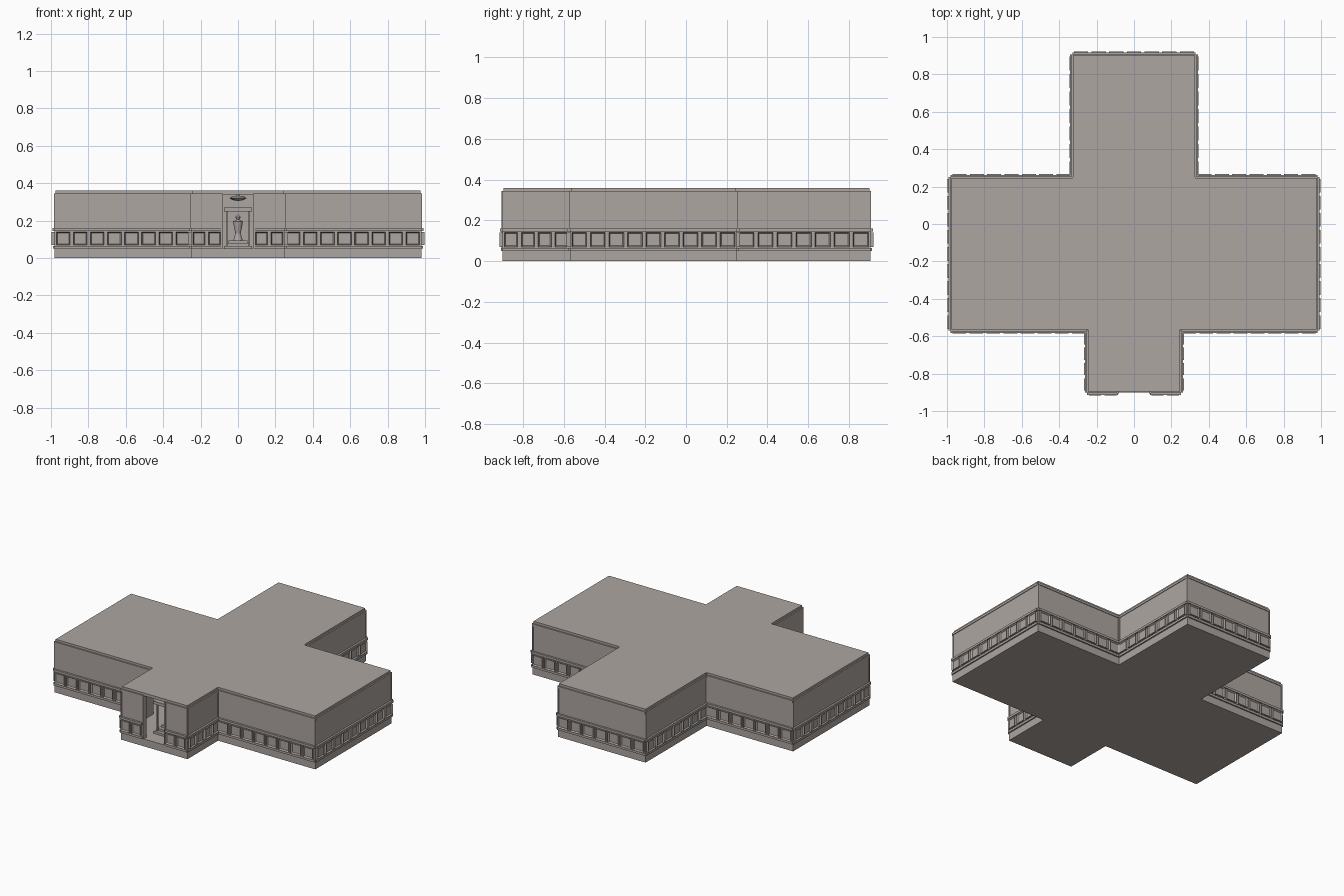
import bpy, bmesh, math
from mathutils import Matrix, Vector

cube = bpy.data.objects.get("Cube")
if cube:
    bpy.data.objects.remove(cube, do_unlink=True)

stone = bpy.data.materials.new("warm_grey_stone")
stone.use_nodes = True
colour = (0.42, 0.38, 0.355, 1)
stone.diffuse_color = colour
stone.node_tree.nodes["Principled BSDF"].inputs["Base Color"].default_value = colour


def finish(bm, name):
    mesh = bpy.data.meshes.new(name)
    bm.to_mesh(mesh)
    bm.free()
    mesh.materials.append(stone)
    obj = bpy.data.objects.new(name, mesh)
    bpy.context.collection.objects.link(obj)
    return obj


def add_box(bm, lo, hi, frame=Matrix()):
    """Box between two corners, given in a local frame."""
    lo, hi = Vector(lo), Vector(hi)
    place = frame @ Matrix.Translation((lo + hi) / 2) @ Matrix.Diagonal((*(hi - lo), 1))
    return bmesh.ops.create_cube(bm, size=1, matrix=place)["verts"]


def box(name, lo, hi):
    bm = bmesh.new()
    add_box(bm, lo, hi)
    return finish(bm, name)


def lathe(name, profile, y, sides=16):
    """Turned solid on the centre line."""
    bm = bmesh.new()
    verts = [bm.verts.new((r, 0, z)) for r, z in profile]
    edges = [bm.edges.new(p) for p in zip(verts, verts[1:])]
    bmesh.ops.spin(bm, geom=verts + edges, cent=(0, 0, 0), axis=(0, 0, 1),
                   angle=math.tau, steps=sides)
    bmesh.ops.remove_doubles(bm, verts=bm.verts[:], dist=0.0001)
    bmesh.ops.recalc_face_normals(bm, faces=bm.faces[:])
    obj = finish(bm, name)
    obj.location.y = y
    return obj


# Plan: main hall, rear wing and front porch
HALL, FRONT, BACK = 0.98, -0.57, 0.25
WING, WING_END = 0.33, 0.905
PORCH, PORCH_END = 0.25, -0.9
DOOR = 0.085
FLOOR, RAIL, WALL_TOP, ROOF_TOP = 0.05, 0.16, 0.345, 0.36
THICK = 0.012

# Right half of the outline, from the door jamb round to the rear
half = [(DOOR, PORCH_END), (PORCH, PORCH_END), (PORCH, FRONT), (HALL, FRONT),
        (HALL, BACK), (WING, BACK), (WING, WING_END)]
outline = half + [(-x, y) for x, y in reversed(half)]


def wall_run(start, end, shell, trim, panels):
    """One straight wall with rails and a row of framed panels outside."""
    a, b = Vector((*start, 0)), Vector((*end, 0))
    along = (b - a).normalized()
    out = Vector((along.y, -along.x, 0))
    length = (b - a).length
    frame = Matrix((along, -out, Vector((0, 0, 1)))).transposed().to_4x4()
    frame.translation = a
    add_box(shell, (0, 0, FLOOR), (length, THICK, WALL_TOP), frame)
    # Wainscot rails and cornice bead
    add_box(trim, (0, -0.013, 0.145), (length, 0, RAIL), frame)
    add_box(trim, (0, -0.009, FLOOR), (length, 0, 0.065), frame)
    add_box(trim, (0, -0.004, 0.33), (length, 0, WALL_TOP), frame)
    # Corner beads
    for s in (0, length - 0.008):
        add_box(trim, (s, -0.003, RAIL), (s + 0.008, 0, 0.33), frame)
    # Framed panels with sunk centres
    count = max(1, round(length / 0.09))
    pitch = length / count
    for i in range(count):
        s = pitch * i
        verts = add_box(panels, (s + 0.009, -0.016, 0.07),
                        (s + pitch - 0.009, 0, 0.14), frame)
        faces = {f for v in verts for f in v.link_faces}
        face = max(faces, key=lambda f: f.calc_center_median().dot(out))
        bmesh.ops.inset_region(panels, faces=[face], thickness=0.008)
        bmesh.ops.translate(panels, verts=face.verts[:], vec=out * -0.009)


shell, trim, panels = bmesh.new(), bmesh.new(), bmesh.new()
for start, end in zip(outline, outline[1:]):
    wall_run(start, end, shell, trim, panels)
finish(shell, "walls")
finish(trim, "wall_trim")
finish(panels, "wainscot_panels")

# Base slab cut to the plan
bm = bmesh.new()
base = bm.faces.new([bm.verts.new((x, y, 0)) for x, y in outline])
raised = bmesh.ops.extrude_face_region(bm, geom=[base])["geom"]
bmesh.ops.translate(bm, vec=(0, 0, FLOOR),
                    verts=[g for g in raised if isinstance(g, bmesh.types.BMVert)])
bmesh.ops.recalc_face_normals(bm, faces=bm.faces[:])
finish(bm, "base_slab")

# Roof slabs, one to each bay
E = 0.005
roofs = {
    "left_roof": (WING, FRONT + E, HALL - E, BACK - E),
    "right_roof": (-HALL + E, FRONT + E, -WING, BACK - E),
    "centre_roof": (-WING, FRONT + E, WING, BACK),
    "rear_roof": (-WING + E, BACK, WING - E, WING_END - E),
    "porch_roof": (-PORCH + E, PORCH_END + E, PORCH - E, FRONT + E),
}
for name, (x0, y0, x1, y1) in roofs.items():
    box(name, (x0, y0, WALL_TOP - 0.005), (x1, y1, ROOF_TOP))

# Door jambs
for side, x in (("left", DOOR), ("right", -DOOR)):
    box(side + "_door_jamb", (x - 0.006, PORCH_END - 0.006, FLOOR),
        (x + 0.006, PORCH_END + 0.03, WALL_TOP))

# Steps and canopied shrine inside the entrance
for i in range(3):
    box(f"step_{i + 1}", (-0.075 + i * 0.012, -0.8 + i * 0.025, FLOOR + i * 0.015),
        (0.075 - i * 0.012, -0.62 - i * 0.01, FLOOR + (i + 1) * 0.015))
for x in (-0.06, 0.06):
    for y in (-0.78, -0.64):
        box("canopy_post", (x - 0.005, y - 0.005, FLOOR), (x + 0.005, y + 0.005, 0.25))
box("canopy_top", (-0.075, -0.8, 0.25), (0.075, -0.62, 0.27))
lathe("figure", [(0, 0.095), (0.025, 0.095), (0.014, 0.13), (0.022, 0.17),
                 (0.026, 0.195), (0.008, 0.205), (0.014, 0.22), (0, 0.235)], -0.7)
lathe("ceiling_lamp", [(0, 0.305), (0.03, 0.31), (0.045, 0.32), (0.03, 0.33),
                       (0.008, 0.333), (0.008, 0.345)], -0.7)
